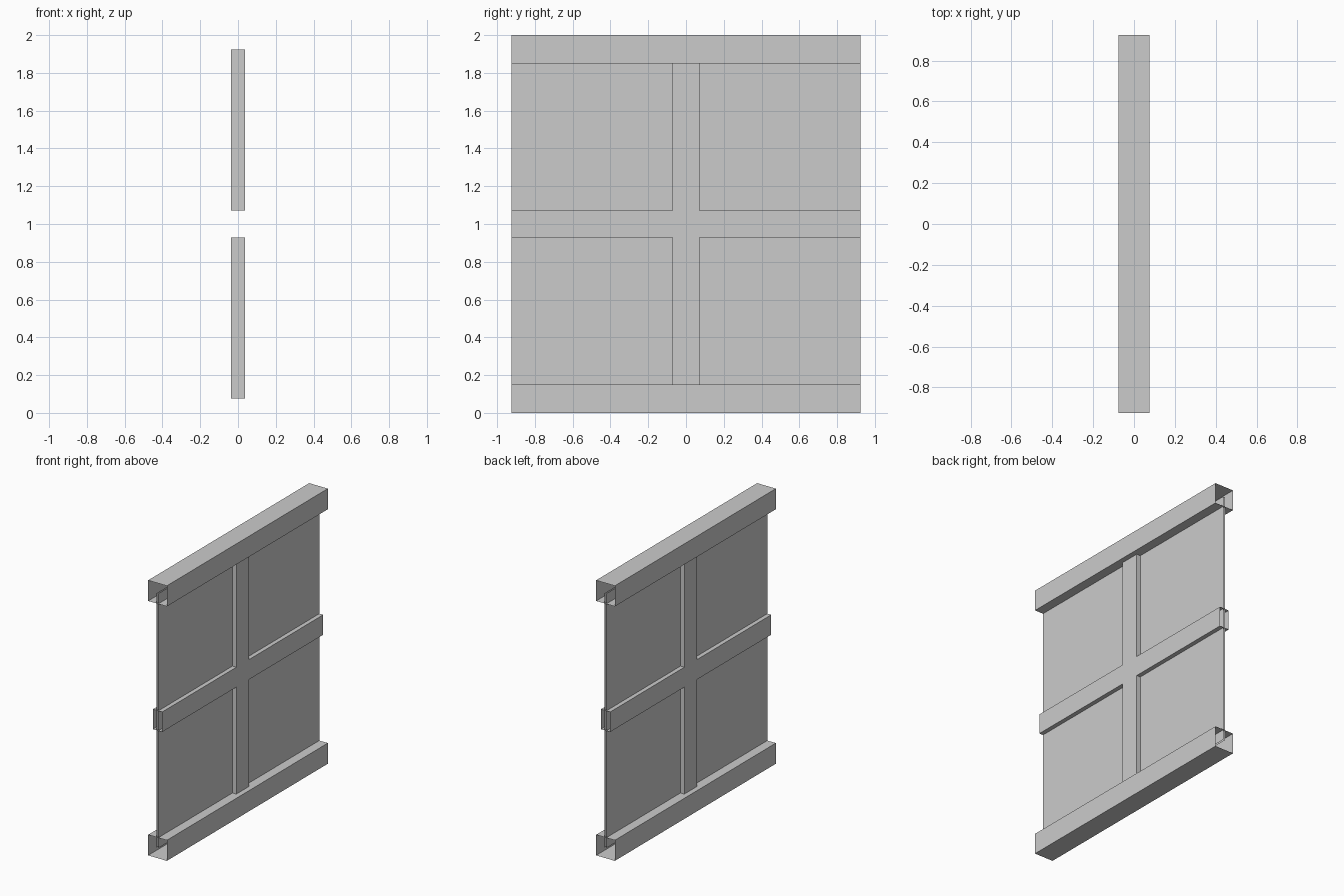
import bpy

if "Cube" in bpy.data.objects:
    bpy.data.objects.remove(bpy.data.objects["Cube"])

L = 0.925            # half length along y
RAIL = 0.075         # half width of top and bottom rails
BAR_X = 0.0375       # half depth of the glazing bars
BAR = 0.0725         # half width of the glazing bars
GLASS = 0.0065       # half thickness of the glass
MID = 1.0            # height of the centre


def open_prism(name, outline, axis, half, skip=(), caps=False):
    """Sweep a closed outline along axis; skip lists walls left open."""
    def place(p, t):
        return (p[0], t, p[1]) if axis == 'Y' else (t, p[0], p[1])
    n = len(outline)
    verts = [place(p, t) for t in (-half, half) for p in outline]
    faces = [(i, (i + 1) % n, n + (i + 1) % n, n + i)
             for i in range(n) if i not in skip]
    flip = axis == 'Y'
    if caps:
        faces += [tuple(reversed(range(n))), tuple(range(n, 2 * n))]
    if flip:
        faces = [tuple(reversed(f)) for f in faces]
    mesh = bpy.data.meshes.new(name)
    mesh.from_pydata(verts, [], faces)
    mesh.update()
    obj = bpy.data.objects.new(name, mesh)
    bpy.context.collection.objects.link(obj)
    return obj


# Top and bottom rails: square tubes with open ends
for name, z in (("bottom_rail", RAIL), ("top_rail", 2 - RAIL)):
    square = [(-RAIL, z - RAIL), (RAIL, z - RAIL),
              (RAIL, z + RAIL), (-RAIL, z + RAIL)]
    open_prism(name, square, 'Y', L)

# Cross-shaped glazing bars, hollow and open at the four arm ends
cross = []
a, b = (L, 0), (0, L)
for _ in range(4):
    (ax, az), (bx, bz) = a, b
    k = BAR / L
    for s, t in ((1, -k), (1, k), (k, k)):
        cross.append((ax * s + bx * t, MID + az * s + bz * t))
    a, b = b, (-ax, -az)
open_prism("glazing_bars", cross, 'X', BAR_X, skip=(0, 3, 6, 9), caps=True)

# Glass: two sheets without edge faces, running into the rails
pane = [(-L, MID - L), (L, MID - L), (L, MID + L), (-L, MID + L)]
open_prism("glass", pane, 'X', GLASS, skip=(0, 1, 2, 3), caps=True)
